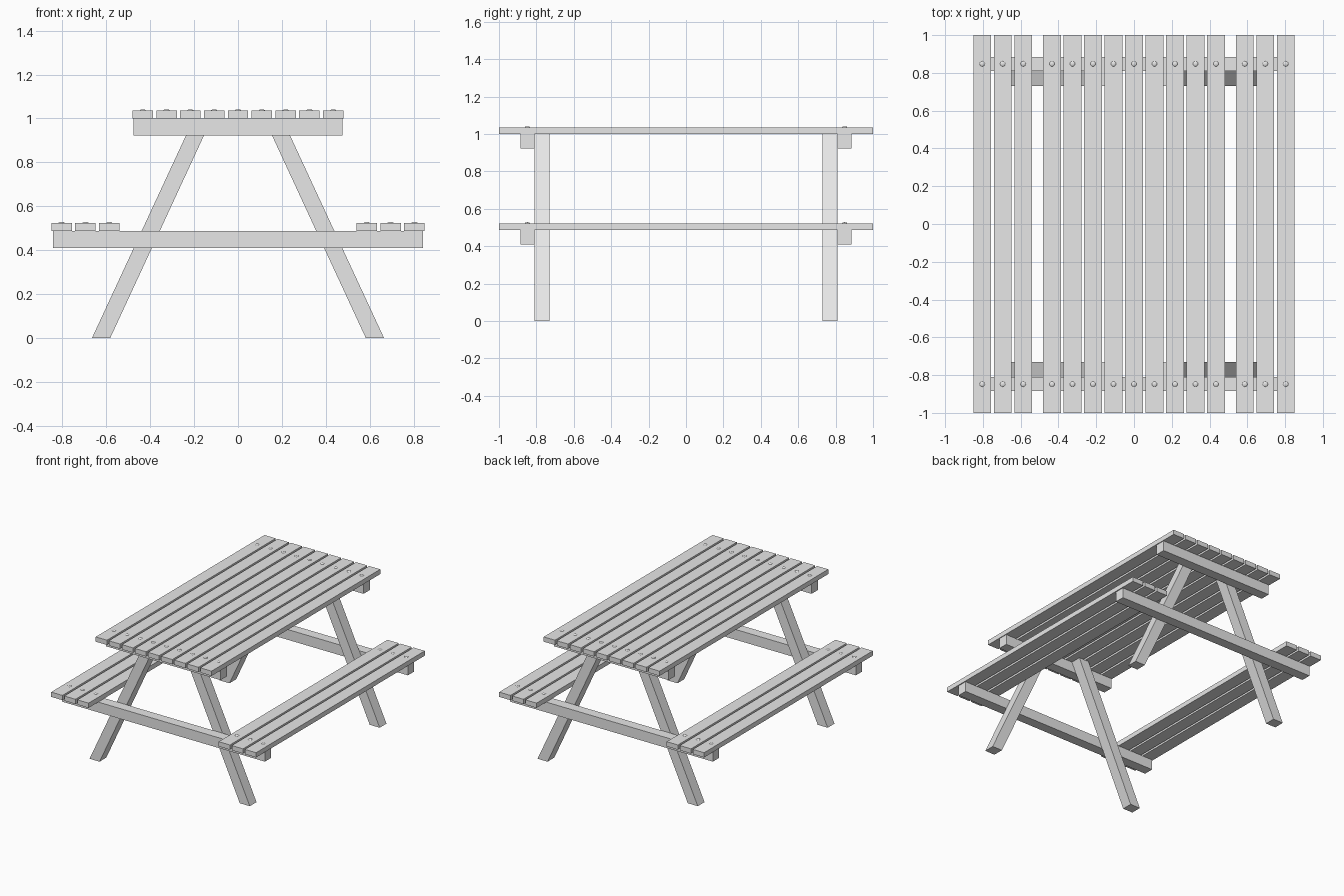
import bpy
import bmesh

cube = bpy.data.objects.get("Cube")
if cube:
    bpy.data.objects.remove(cube, do_unlink=True)

wood = bpy.data.materials.new("light_grey_wood")
wood.use_nodes = True
GREY = (0.8, 0.8, 0.8, 1)
wood.diffuse_color = GREY
wood.node_tree.nodes["Principled BSDF"].inputs["Base Color"].default_value = GREY


def finish(name, bm):
    bmesh.ops.recalc_face_normals(bm, faces=bm.faces)
    mesh = bpy.data.meshes.new(name)
    bm.to_mesh(mesh)
    bm.free()
    mesh.materials.append(wood)
    obj = bpy.data.objects.new(name, mesh)
    bpy.context.collection.objects.link(obj)
    return obj


def prism(name, outline, y0, y1):
    """Extrude an (x, z) outline from y0 to y1."""
    bm = bmesh.new()
    face = bm.faces.new([bm.verts.new((x, y0, z)) for x, z in outline])
    ext = bmesh.ops.extrude_face_region(bm, geom=[face])["geom"]
    verts = [v for v in ext if isinstance(v, bmesh.types.BMVert)]
    bmesh.ops.translate(bm, verts=verts, vec=(0, y1 - y0, 0))
    return finish(name, bm)


def box(name, x0, x1, y0, y1, z0, z1):
    return prism(name, [(x0, z0), (x1, z0), (x1, z1), (x0, z1)], y0, y1)


def bolt(name, x, y, z):
    """Low domed bolt head: a flattened sphere cut at its middle."""
    bm = bmesh.new()
    bmesh.ops.create_uvsphere(bm, u_segments=16, v_segments=8, radius=0.014)
    bmesh.ops.bisect_plane(bm, geom=bm.verts[:] + bm.edges[:] + bm.faces[:],
                           plane_co=(0, 0, 0), plane_no=(0, 0, -1),
                           clear_outer=True)
    bmesh.ops.scale(bm, vec=(1, 1, 0.4), verts=bm.verts)
    bmesh.ops.translate(bm, vec=(x, y, z), verts=bm.verts)
    for f in bm.faces:
        f.smooth = True
    finish(name, bm)


PITCH = 0.1085
HALF_WIDTH = 0.0465
THICK = 0.036
BOLT_Y = 0.848
TABLE_Z, BENCH_Z = 1.0, 0.487
BEAM_DEPTH = 0.077
LEG_Y, BEAM_Y, OUTER_Y = 0.73, 0.81, 0.885


def planks(name, centre, count, z):
    for i in range(count):
        x = centre + (i - (count - 1) / 2) * PITCH
        box(f"{name}_plank_{i + 1}", x - HALF_WIDTH, x + HALF_WIDTH, -1, 1, z, z + THICK)
        for end, s in (("front", -1), ("back", 1)):
            bolt(f"{name}_bolt_{end}_{i + 1}", x, s * BOLT_Y, z + THICK)


# Table top and both benches
planks("table", 0, 9, TABLE_Z)
planks("left_bench", 0.695, 3, BENCH_Z)
planks("right_bench", -0.695, 3, BENCH_Z)

# Cross beams and slanted legs at each end
for end, s in (("front", -1), ("back", 1)):
    for part, half, z in (("table", 0.475, TABLE_Z), ("bench", 0.843, BENCH_Z)):
        box(f"{end}_{part}_beam", -half, half, s * BEAM_Y, s * OUTER_Y, z - BEAM_DEPTH, z)
    for side, m in (("left", 1), ("right", -1)):
        outline = [(0.582, 0), (0.665, 0), (0.201, TABLE_Z), (0.119, TABLE_Z)]
        prism(f"{end}_{side}_leg", [(m * x, z) for x, z in outline], s * LEG_Y, s * BEAM_Y)
